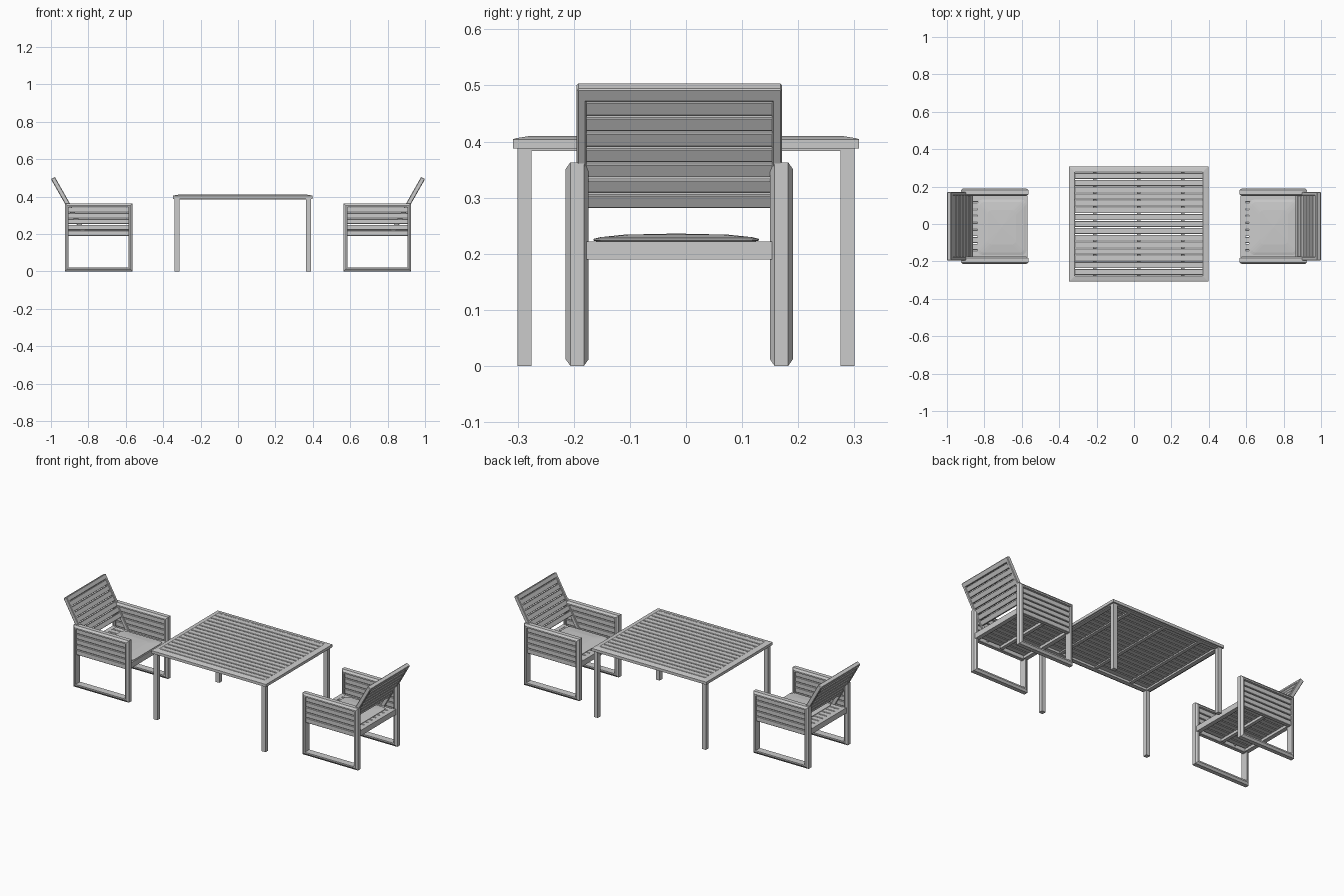
import bpy, bmesh, math
from mathutils import Matrix, Vector

if "Cube" in bpy.data.objects:
    bpy.data.objects.remove(bpy.data.objects["Cube"])


def finish(name, bm):
    bmesh.ops.recalc_face_normals(bm, faces=bm.faces)
    me = bpy.data.meshes.new(name)
    bm.to_mesh(me)
    bm.free()
    ob = bpy.data.objects.new(name, me)
    bpy.context.collection.objects.link(ob)
    return ob


def box(name, x, y, z, bevel=0.0):
    """Box from (min, max) pairs."""
    bm = bmesh.new()
    size = [b - a for a, b in (x, y, z)]
    mid = [(a + b) / 2 for a, b in (x, y, z)]
    bmesh.ops.create_cube(bm, size=1, matrix=Matrix.Translation(mid) @ Matrix.Diagonal((*size, 1)))
    if bevel:
        bmesh.ops.bevel(bm, geom=bm.edges[:], offset=bevel, segments=1, affect='EDGES')
    return finish(name, bm)


def ring(name, a, b, profile, place):
    """Mitred rectangular frame: profile is (inset, height) pairs."""
    bm = bmesh.new()
    loops = []
    for d, h in profile:
        corners = ((a[0] + d, b[0] + d), (a[1] - d, b[0] + d), (a[1] - d, b[1] - d), (a[0] + d, b[1] - d))
        loops.append([bm.verts.new(place(u, v, h)) for u, v in corners])
    for i in range(len(loops)):
        p, q = loops[i], loops[(i + 1) % len(loops)]
        for j in range(4):
            k = (j + 1) % 4
            bm.faces.new((p[j], p[k], q[k], q[j]))
    return finish(name, bm)


# ---- table ----
TX, TY = (-0.348, 0.398), (-0.308, 0.308)
ring("table_frame", TX, TY,
     [(0, 0.388), (0, 0.404), (0.006, 0.406), (0.03, 0.410), (0.033, 0.408), (0.033, 0.383), (0.009, 0.383), (0.009, 0.388)],
     lambda u, v, h: (u, v, h))
n = 15
pitch = 0.55 / n
for i in range(n):
    y = -0.275 + pitch * i
    box("table_slat", (TX[0] + 0.03, TX[1] - 0.03), (y + 0.0025, y + pitch - 0.0025), (0.393, 0.4095), 0.0015)
for x in (-0.21, 0.025, 0.26):
    box("table_slat_support", (x - 0.01, x + 0.01), (-0.278, 0.278), (0.386, 0.394))
for x in (-0.339, 0.364):
    for y in (-0.300, 0.275):
        box("table_leg", (x, x + 0.025), (y, y + 0.025), (0, 0.39))


# ---- cushion: domed pad from stacked rounded rectangles ----
def cushion(x, y, z):
    bm = bmesh.new()
    cx, cy = sum(x) / 2, sum(y) / 2
    hx, hy = (x[1] - x[0]) / 2, (y[1] - y[0]) / 2
    loops = []
    for d, h in ((0.012, 0.0), (0.0, 0.003), (0.0, 0.006), (0.012, 0.009), (0.055, 0.0135)):
        r, loop = 0.024, []
        for c, (sx, sy) in enumerate(((1, 1), (-1, 1), (-1, -1), (1, -1))):
            for k in range(4):
                t = math.pi / 2 * (c + k / 3)
                loop.append(bm.verts.new((cx + sx * (hx - d - r) + r * math.cos(t),
                                          cy + sy * (hy - d - r) + r * math.sin(t), z + h)))
        loops.append(loop)
    m = len(loops[0])
    for p, q in zip(loops, loops[1:]):
        for j in range(m):
            bm.faces.new((p[j], p[(j + 1) % m], q[(j + 1) % m], q[j]))
    bm.faces.new(loops[0])
    top = bm.verts.new((cx, cy, z + 0.0155))
    for j in range(m):
        bm.faces.new((loops[-1][j], loops[-1][(j + 1) % m], top))
    finish("seat_cushion", bm)


# ---- chairs ----
CY = -0.012
TILT = math.radians(29.5)


def chair(s):
    def sx(a, b):
        return tuple(sorted((s * a, s * b)))

    X0, X1 = 0.565, 0.925
    for side in (-1, 1):
        yc = CY + side * 0.182
        # looped arm and leg frame with chamfered edges
        ring("arm_frame", sx(X0, X1), (0, 0.363),
             [(0.012, -0.0205), (0, -0.012), (0, 0.012), (0.012, 0.0205), (0.02, 0.0205), (0.02, -0.0205)],
             lambda u, v, h: (u, yc + h, v))
        for i in range(5):
            z = 0.190 + 0.0312 * i
            box("arm_slat", sx(X0 + 0.015, X1 - 0.015), (yc - 0.011, yc + 0.011), (z, z + 0.0275), 0.002)

    # seat frame and slats
    yin = (CY - 0.165, CY + 0.165)
    box("seat_front_beam", sx(0.57, 0.595), yin, (0.19, 0.222))
    box("seat_rear_beam", sx(0.895, 0.92), yin, (0.19, 0.222))
    box("seat_middle_beam", sx(0.735, 0.755), yin, (0.19, 0.207))
    for i in range(9):
        y = yin[0] + 0.33 / 9 * i
        box("seat_slat", sx(0.593, 0.897), (y + 0.002, y + 0.0345), (0.205, 0.221), 0.002)

    # tilted backrest, built upright then leaned about its top end
    lean = Matrix.Translation((s * 0.9896, CY, 0.499)) @ Matrix.Rotation(s * TILT, 4, 'Y')
    parts = [box("back_top_rail", (-0.012, 0.012), (-0.183, 0.183), (-0.027, 0), 0.003)]
    for y in (-0.183, 0.165):
        parts.append(box("back_stile", (-0.012, 0.012), (y, y + 0.018), (-0.335, -0.002), 0.003))
    for i in range(7):
        z = -0.027 - 0.0316 * i
        parts.append(box("back_slat", (-0.008, 0.009), (-0.167, 0.167), (z - 0.0295, z - 0.002), 0.002))
    for ob in parts:
        ob.data.transform(lean)


for s in (-1, 1):
    chair(s)
cushion((-0.838, -0.575), (-0.165, 0.130), 0.2205)
cushion((0.615, 0.878), (-0.165, 0.130), 0.2205)
